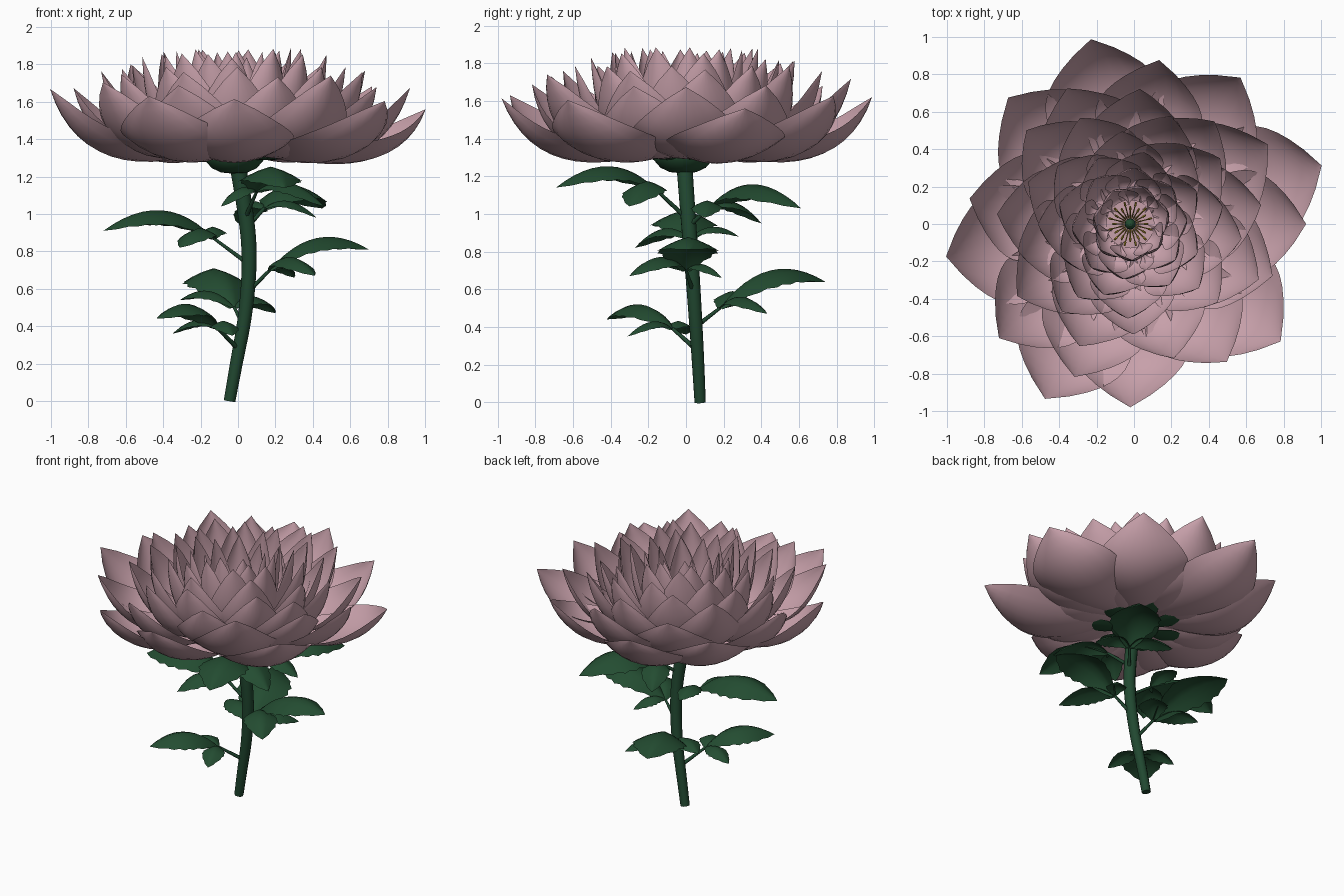
import bpy, math, random
from mathutils import Vector

random.seed(4)
if "Cube" in bpy.data.objects:
    bpy.data.objects.remove(bpy.data.objects["Cube"])


def material(name, rgb):
    m = bpy.data.materials.new(name)
    m.use_nodes = True
    m.diffuse_color = (*rgb, 1)
    m.node_tree.nodes["Principled BSDF"].inputs["Base Color"].default_value = (*rgb, 1)
    return m


PINK = material("dusty pink", (0.57, 0.35, 0.40))
LEAF = material("leaf green", (0.017, 0.073, 0.031))
STEM = material("stem green", (0.015, 0.065, 0.03))
GOLD = material("stamen gold", (0.42, 0.28, 0.03))


class Part:
    """Collects grids of points into one mesh object."""

    def __init__(self):
        self.verts, self.faces = [], []

    def grid(self, rows):
        start, n = len(self.verts), len(rows[0])
        for row in rows:
            self.verts += row
        for i in range(len(rows) - 1):
            for j in range(n - 1):
                a = start + i * n + j
                self.faces.append((a, a + 1, a + n + 1, a + n))

    def finish(self, name, mat):
        me = bpy.data.meshes.new(name)
        me.from_pydata(self.verts, [], self.faces)
        me.materials.append(mat)
        me.shade_smooth()
        ob = bpy.data.objects.new(name, me)
        bpy.context.collection.objects.link(ob)
        return ob


def bezier(a, b, c, t):
    return a * (1 - t) ** 2 + b * 2 * t * (1 - t) + c * t * t


def slope(a, b, c, t):
    return ((b - a) * (1 - t) + (c - b) * t).normalized()


def blade(part, a, b, c, half, cup, fold=0.0, wave=0.0, power=0.85, rows=14, cols=8):
    """Pointed blade along a curve; cup and fold lift its edges along the normal."""
    side = (c - a).cross(Vector((0, 0, 1))).normalized()
    peak_t = 1 / (1 + power)
    peak = peak_t * (1 - peak_t) ** power
    out = []
    for i in range(rows + 1):
        t = i / rows
        w = half * (t * (1 - t) ** power / peak + 0.15 * (1 - t) ** 2)
        w *= 1 + wave * (i % 2)
        normal = side.cross(slope(a, b, c, t))
        line = []
        for j in range(cols + 1):
            s = 2 * j / cols - 1
            lift = w * (cup * s * s + fold * abs(s))
            line.append(bezier(a, b, c, t) + side * (s * w) + normal * lift)
        out.append(line)
    part.grid(out)


def curve_tube(name, points, radii, mat, sides=3):
    cu = bpy.data.curves.new(name, "CURVE")
    cu.dimensions = "3D"
    cu.bevel_depth = 1
    cu.bevel_resolution = sides
    cu.use_fill_caps = True
    sp = cu.splines.new("NURBS")
    sp.points.add(len(points) - 1)
    for p, co, r in zip(sp.points, points, radii):
        p.co, p.radius = (*co, 1), r
    sp.use_endpoint_u = True
    sp.order_u = 3
    cu.materials.append(mat)
    ob = bpy.data.objects.new(name, cu)
    bpy.context.collection.objects.link(ob)


def around(th):
    return Vector((math.cos(th), math.sin(th), 0))


def up(z):
    return Vector((0, 0, z))


def even(n, phase, radius):
    return [(phase + 360 * k / n + random.uniform(-7, 7), radius * random.uniform(0.96, 1.04))
            for k in range(n)]


# Petals: rings from the wide outer bowl to the upright heart
heart = Vector((-0.02, 0, 0))
outer = [(17, 1.07), (53, 0.98), (102, 1.01), (134, 0.94), (190, 1.0), (244, 1.04), (270, 0.98), (322, 1.02)]
second = [(0, 0.94), (30, 0.85), (80, 0.89), (115, 0.8), (171, 0.87), (221, 0.93), (250, 0.87), (305, 0.9),
          (340, 0.81)]
rings = [  # petal angles and radii, tip height, half width, belly height, belly reach
    (outer, 1.64, 0.31, 1.10, 0.80),
    (second, 1.71, 0.28, 1.12, 0.82),
    (even(9, 12, 0.73), 1.77, 0.25, 1.14, 0.86),
    (even(9, 32, 0.61), 1.80, 0.22, 1.16, 0.90),
    (even(8, 5, 0.50), 1.84, 0.20, 1.19, 0.95),
    (even(8, 27, 0.40), 1.87, 0.175, 1.23, 1.0),
    (even(8, 0, 0.30), 1.87, 0.145, 1.27, 1.08),
    (even(7, 18, 0.20), 1.85, 0.11, 1.33, 1.2),
]
for k, (petals, top, half, belly, reach) in enumerate(rings):
    part = Part()
    for ang, r in petals:
        out = around(math.radians(ang))
        z = top + random.uniform(-0.04, 0.03) * (1 if k < 3 else 0.6)
        if ang == 17:
            z = 1.56  # lowest petal
        a = heart + out * 0.07 + up(1.36 + 0.006 * k)
        blade(part, a, heart + out * r * reach + up(belly), heart + out * r + up(z), half, 0.36 + 0.03 * k)
    part.finish(f"petal_ring_{k + 1}", PINK)

# Flower floor, pistil and stamens
bpy.ops.mesh.primitive_cylinder_add(vertices=24, radius=0.13, depth=0.03, location=(-0.02, 0, 1.4))
floor = bpy.context.object
floor.name = "flower_floor"
floor.data.materials.append(PINK)
bpy.ops.mesh.primitive_uv_sphere_add(segments=12, ring_count=8, radius=0.03, location=(-0.02, 0, 1.45))
pistil = bpy.context.object
pistil.name = "pistil"
pistil.scale.z = 1.6
pistil.data.materials.append(LEAF)
for k in range(24):
    out = around(math.tau * k / 24)
    tip = heart + out * (0.1 if k % 2 else 0.075) + up(1.5)
    curve_tube(f"filament_{k}", [heart + out * 0.03 + up(1.41), tip], [0.003, 0.003], GOLD, 0)
    curve_tube(f"anther_{k}", [tip, tip + out * 0.02 + up(0.01)], [0.006, 0.005], GOLD, 0)

# Stem
path = [(-0.045, 0.075, 0), (-0.01, 0.065, 0.2), (0.04, 0.05, 0.45), (0.065, 0.03, 0.75),
        (0.045, 0.01, 1.0), (-0.005, -0.01, 1.28)]
curve_tube("stem", path, [0.031, 0.034, 0.037, 0.04, 0.042, 0.044], STEM)

# Receptacle under the flower
profile = [(0.0, 1.215), (0.07, 1.222), (0.12, 1.245), (0.155, 1.285), (0.165, 1.32), (0.13, 1.36)]
cup = Part()
cup.grid([[around(k * math.pi / 12) * r + Vector((-0.02, -0.015, z)) for k in range(25)] for r, z in profile])
cup.finish("receptacle", LEAF)

# Sepals
sepals = Part()
for k in range(7):
    out = around(math.tau * (k + 0.3) / 7)
    blade(sepals, heart + out * 0.1 + up(1.29), heart + out * 0.24 + up(1.28),
          heart + out * 0.36 + up(1.31), 0.075, 0.2, rows=8, cols=4)
sepals.finish("sepals", LEAF)

# Leaves: each has a stalk from the stem to a joint carrying three leaflets
leaves = {
    "left_low": [(0, 0.055, 0.28), (-0.11, -0.07, 0.39),
                 (-0.43, -0.42, 0.44), (-0.35, 0.0, 0.36), (-0.03, -0.31, 0.35)],
    "back_low": [(0.03, 0.05, 0.40), (-0.02, 0.18, 0.5),
                 (-0.2, 0.74, 0.64), (-0.31, 0.3, 0.54), (0.2, 0.43, 0.47)],
    "right_mid": [(0.05, 0.04, 0.58), (0.17, 0.0, 0.70),
                  (0.7, 0.02, 0.81), (0.41, -0.3, 0.67), (0.3, 0.19, 0.66)],
    "left_mid": [(0.06, 0.03, 0.73), (-0.13, 0.02, 0.87),
                 (-0.72, -0.04, 0.91), (-0.31, -0.27, 0.82), (-0.14, 0.28, 0.88)],
    "back_high": [(0.05, 0.01, 0.93), (0.14, 0.12, 1.03),
                  (0.45, 0.61, 1.03), (0.0, 0.4, 0.95), (0.42, 0.1, 0.98)],
    "front_high": [(0.04, 0, 0.98), (0.1, -0.15, 1.12),
                   (0.25, -0.69, 1.14), (0.46, -0.3, 1.04), (-0.09, -0.3, 1.04)],
}
for name, points in leaves.items():
    root, joint, *tips = [Vector(p) for p in points]
    curve_tube(name + "_leaf_stalk", [root, (root + joint) / 2, joint], [0.014, 0.011, 0.009], STEM, 1)
    part = Part()
    for tip in tips:
        span = (tip - joint).length
        mid = joint.lerp(tip, 0.45) + up(0.44 * span)
        blade(part, joint, mid, tip, 0.27 * span, -0.2, fold=-0.25, wave=0.1, rows=12, cols=6)
    part.finish(name + "_leaf", LEAF)
